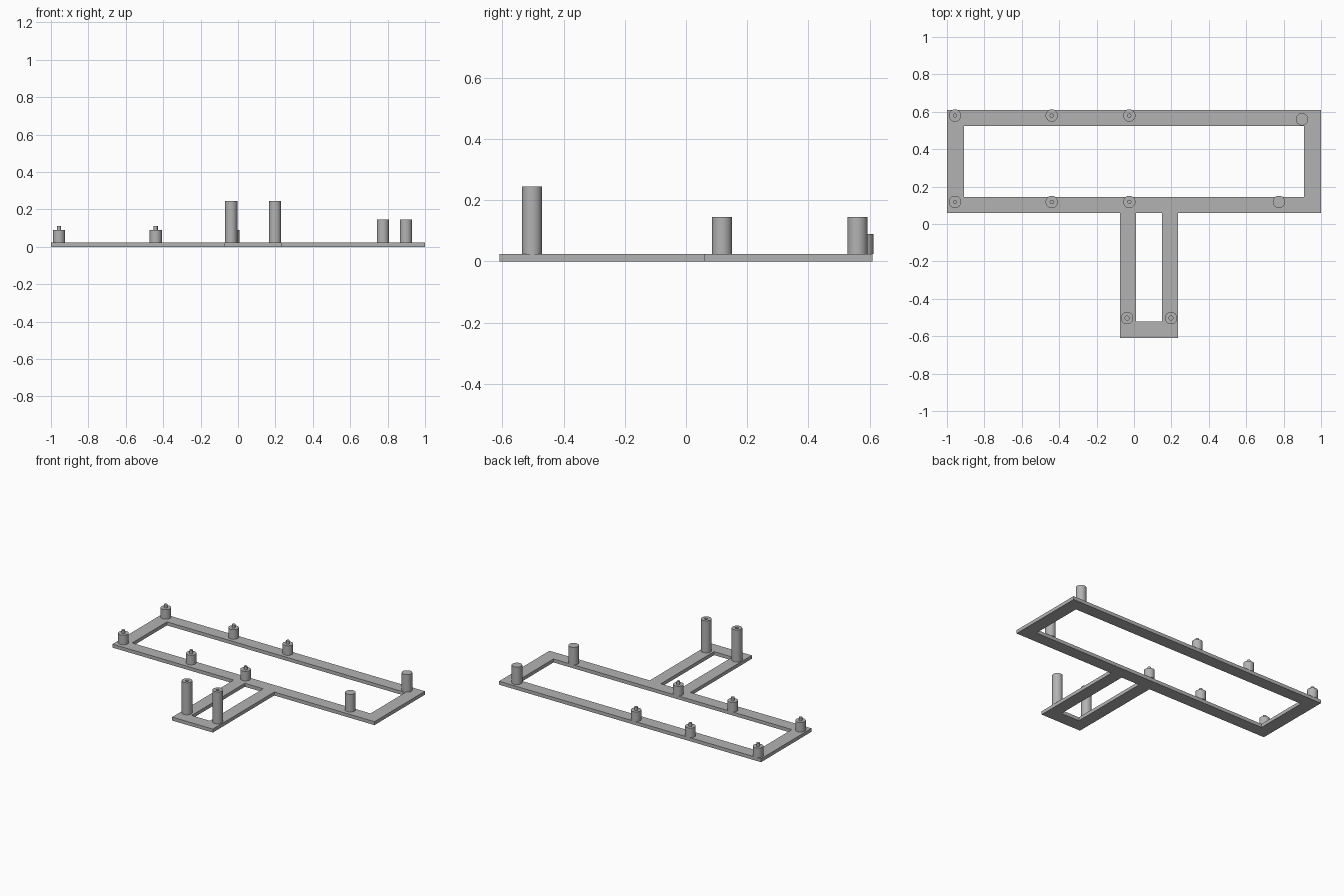
import bpy, bmesh, math

if "Cube" in bpy.data.objects:
    bpy.data.objects.remove(bpy.data.objects["Cube"], do_unlink=True)

PLATE = 0.024    # frame thickness
POST_R = 0.033   # post radius
PIN_R = 0.011    # pin and screw hole radius

grey = bpy.data.materials.new("plain grey")
grey.use_nodes = True
colour = (0.45, 0.45, 0.45, 1)
grey.diffuse_color = colour
grey.node_tree.nodes["Principled BSDF"].inputs["Base Color"].default_value = colour


def finish(bm, name, location=(0, 0, 0)):
    bmesh.ops.recalc_face_normals(bm, faces=bm.faces)
    mesh = bpy.data.meshes.new(name)
    bm.to_mesh(mesh)
    bm.free()
    mesh.materials.append(grey)
    obj = bpy.data.objects.new(name, mesh)
    obj.location = location
    bpy.context.collection.objects.link(obj)
    return obj


def flat_frame(name, outer, inner, closed):
    """Strip between two matching outlines, thickened upwards from the ground."""
    bm = bmesh.new()
    a, b = ([bm.verts.new((x, y, 0)) for x, y in loop] for loop in (outer, inner))
    count = len(a)
    for i in range(count if closed else count - 1):
        j = (i + 1) % count
        bm.faces.new((a[i], a[j], b[j], b[i]))
    top = bmesh.ops.extrude_face_region(bm, geom=bm.faces[:], use_keep_orig=True)["geom"]
    bmesh.ops.translate(bm, vec=(0, 0, PLATE),
                        verts=[v for v in top if isinstance(v, bmesh.types.BMVert)])
    bmesh.ops.dissolve_limit(bm, angle_limit=0.01, verts=bm.verts[:], edges=bm.edges[:])
    return finish(bm, name)


def rectangle(x0, x1, y0, y1):
    return [(x0, y0), (x1, y0), (x1, y1), (x0, y1)]


def turned_post(name, x, y, profile):
    """Round part turned from a radius and height profile."""
    bm = bmesh.new()
    verts = [bm.verts.new((r, 0, z)) for r, z in profile]
    edges = [bm.edges.new(pair) for pair in zip(verts, verts[1:])]
    bmesh.ops.spin(bm, geom=verts + edges, axis=(0, 0, 1), cent=(0, 0, 0),
                   angle=math.tau, steps=32)
    bmesh.ops.remove_doubles(bm, verts=bm.verts[:], dist=0.0005)
    obj = finish(bm, name, (x, y, 0))
    bpy.ops.object.select_all(action="DESELECT")
    obj.select_set(True)
    bpy.context.view_layer.objects.active = obj
    bpy.ops.object.shade_smooth_by_angle(angle=math.radians(30))


# Wide rectangular frame and the narrow U-shaped arm joined to its front
flat_frame("main_frame", rectangle(-1, 1, 0.06, 0.61),
           rectangle(-0.91, 0.91, 0.145, 0.525), True)
flat_frame("front_arm",
           [(-0.075, 0.06), (-0.075, -0.61), (0.235, -0.61), (0.235, 0.06)],
           [(0.01, 0.06), (0.01, -0.52), (0.15, -0.52), (0.15, 0.06)], False)

# Short standoffs with locating pins, in two rows
base = [(0, PLATE), (POST_R, PLATE)]
pinned = base + [(POST_R, 0.09), (PIN_R, 0.09), (PIN_R, 0.112), (0, 0.112)]
for row, y in (("front", 0.118), ("back", 0.58)):
    for i, x in enumerate((-0.957, -0.44, -0.025)):
        turned_post(f"{row}_pinned_standoff_{i + 1}", x, y, pinned)

# Plain support pegs
peg = base + [(POST_R, 0.145), (0, 0.145)]
turned_post("front_support_peg", 0.775, 0.118, peg)
turned_post("back_support_peg", 0.898, 0.56, peg)

# Tall screw posts with a hole in the top
screw = base + [(POST_R, 0.245), (PIN_R, 0.245), (PIN_R, 0.12), (0, 0.12)]
for side, x in (("right", -0.037), ("left", 0.198)):
    turned_post(f"{side}_screw_post", x, -0.503, screw)
